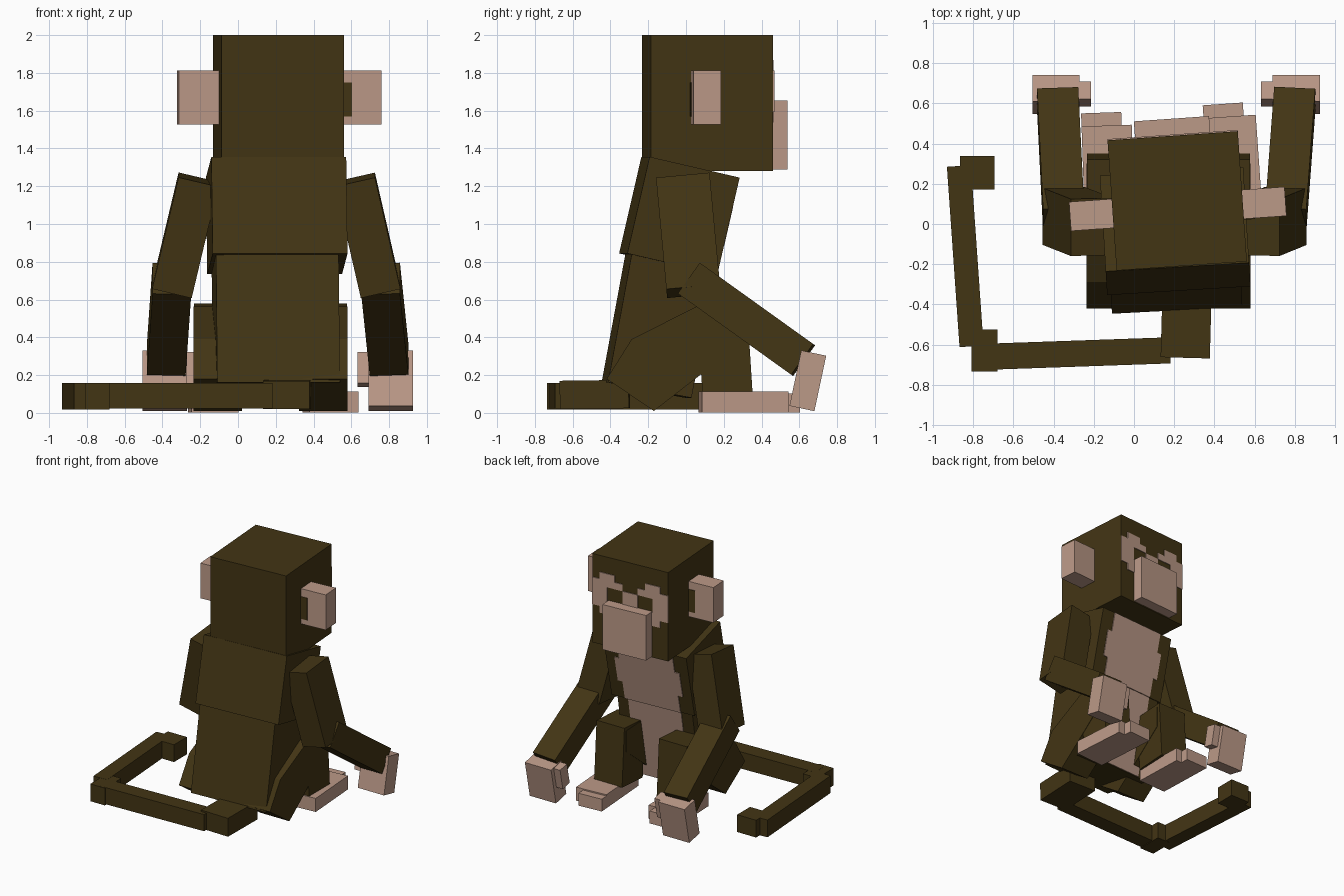
import bpy, bmesh, math
from mathutils import Matrix, Vector

if "Cube" in bpy.data.objects:
    bpy.data.objects.remove(bpy.data.objects["Cube"])


def material(name, rgb):
    m = bpy.data.materials.new(name)
    m.diffuse_color = (*rgb, 1)
    m.use_nodes = True
    m.node_tree.nodes["Principled BSDF"].inputs["Base Color"].default_value = m.diffuse_color
    return m


FUR = material("dark brown fur", (0.055, 0.035, 0.007))
SKIN = material("pale skin", (0.50, 0.32, 0.245))


def finish(name, bm, mat):
    bmesh.ops.recalc_face_normals(bm, faces=bm.faces)
    me = bpy.data.meshes.new(name)
    bm.to_mesh(me)
    bm.free()
    me.materials.append(mat)
    ob = bpy.data.objects.new(name, me)
    bpy.context.collection.objects.link(ob)
    return ob


def boxes(name, items, mat, frame=Matrix()):
    """One object of several boxes, each (centre, size), inside a local frame."""
    bm = bmesh.new()
    for c, s in items:
        bmesh.ops.create_cube(bm, size=1, matrix=frame @ Matrix.Translation(c) @ Matrix.Diagonal((*s, 1)))
    return finish(name, bm, mat)


def frame(loc, yaw=0, pitch=0):
    return (Matrix.Translation(loc) @ Matrix.Rotation(math.radians(yaw), 4, 'Z')
            @ Matrix.Rotation(math.radians(pitch), 4, 'X'))


def limb(name, p0, p1, w, d, mat):
    """Box running from p0 to p1, w wide and d deep."""
    p0, p1 = Vector(p0), Vector(p1)
    z = (p1 - p0).normalized()
    y = z.cross(Vector((1, 0, 0))).normalized()
    x = y.cross(z)
    rot = Matrix((x, y, z)).transposed().to_4x4()
    return boxes(name, [((0, 0, 0), (w, d, (p1 - p0).length))], mat,
                 Matrix.Translation((p0 + p1) / 2) @ rot)


def prism(name, profile, x0, x1, mat):
    """Side profile (y, z) extruded across x."""
    bm = bmesh.new()
    f = bm.faces.new([bm.verts.new((x0, y, z)) for y, z in profile])
    new = bmesh.ops.extrude_face_region(bm, geom=[f])["geom"]
    bmesh.ops.translate(bm, vec=(x1 - x0, 0, 0), verts=[v for v in new if isinstance(v, bmesh.types.BMVert)])
    return finish(name, bm, mat)


# head, turned slightly
H = frame((0.215, 0.115, 1.64), 4)
boxes("head", [((0, 0, 0), (0.65, 0.65, 0.72))], FUR, H)
boxes("muzzle", [((0, 0.36, -0.17), (0.375, 0.10, 0.365))], SKIN, H)
for side, s in (("right", 1), ("left", -1)):
    boxes(side + "_ear", [((s * 0.43, -0.04, 0.03), (0.215, 0.145, 0.285))], SKIN, H)
    # fur patch near the root of the ear, behind on one side and in front on the other
    boxes(side + "_ear_fur", [((s * 0.35, -0.04 - s * 0.074, 0.02), (0.06, 0.006, 0.18))], FUR, H)

# face mask plates, leaving the eyes as fur colour
MASK = (".##....##.",
        "####..####",
        "##..##..##",
        "##..##..##",
        "###.##.###",
        ".########.")
cells = [((-0.2925 + 0.065 * i, 0.327, 0.2 - 0.055 * j), (0.065, 0.008, 0.055))
         for j, row in enumerate(MASK) for i, ch in enumerate(row) if ch == "#"]
boxes("face_mask", cells, SKIN, H)

# torso, two leaning blocks with a pale front
C = frame((0.205, -0.035, 1.045), 3.5, -13)
boxes("chest", [((0, 0, 0), (0.715, 0.49, 0.525))], FUR, C)
boxes("chest_patch", [((0, 0.247, 0.185), (0.48, 0.008, 0.155)),
                      ((0, 0.247, 0.0), (0.56, 0.008, 0.215)),
                      ((0, 0.247, -0.185), (0.48, 0.008, 0.155))], SKIN, C)
B = frame((0.20, -0.145, 0.465), 3, -10.5)
boxes("belly", [((0, 0, 0), (0.65, 0.45, 0.70))], FUR, B)
boxes("belly_patch", [((0, 0.227, 0.0), (0.46, 0.008, 0.69))], SKIN, B)

# arms and hands
for side, x0, x1, x2, s in (("right", 0.62, 0.755, 0.80, 1), ("left", -0.21, -0.35, -0.38, -1)):
    limb(side + "_upper_arm", (x0, -0.015, 1.235), (x1, 0.04, 0.645), 0.215, 0.285, FUR)
    limb(side + "_forearm", (x1, 0.02, 0.71), (x2, 0.62, 0.28), 0.205, 0.2, FUR)
    boxes(side + "_hand", [((0, 0, 0), (0.235, 0.135, 0.30)),
                           ((-s * 0.145, -0.01, 0.06), (0.06, 0.09, 0.17))],
          SKIN, frame((x2 + s * 0.008, 0.645, 0.17), 0, -12))

# legs
THIGH = [(-0.42, 0.18), (-0.17, 0.01), (0.10, 0.22), (0.30, 0.38),
         (0.30, 0.55), (0.055, 0.563), (-0.288, 0.39)]
for side, x in (("right", 0.452), ("left", -0.108)):
    prism(side + "_thigh", THIGH, x - 0.128, x + 0.128, FUR)
    limb(side + "_shin", (x, 0.19, 0.57), (x, 0.22, 0.10), 0.25, 0.265, FUR)

# feet: a broad sole with toes reaching further
boxes("right_foot", [((0.005, -0.03, 0), (0.26, 0.46, 0.11)), ((-0.025, 0.22, -0.005), (0.20, 0.09, 0.1))],
      SKIN, frame((0.485, 0.335, 0.058), 4))
boxes("left_foot", [((0.0, -0.03, 0), (0.25, 0.42, 0.11)), ((-0.025, 0.2, -0.005), (0.20, 0.09, 0.1))],
      SKIN, frame((-0.13, 0.31, 0.058), 2))

# tail curled along the ground
limb("tail_base", (0.265, -0.30, 0.10), (0.255, -0.665, 0.095), 0.245, 0.15, FUR)
boxes("tail_middle", [((0, 0, 0), (0.92, 0.13, 0.135))], FUR, frame((-0.28, -0.645, 0.09), 2))
boxes("tail_corner", [((-0.745, -0.63, 0.087), (0.13, 0.21, 0.14))], FUR)
boxes("tail_end", [((0, 0, 0), (0.12, 0.90, 0.14))], FUR, frame((-0.84, -0.16, 0.088), 4))
boxes("tail_tip", [((-0.78, 0.255, 0.088), (0.17, 0.165, 0.14))], FUR)
